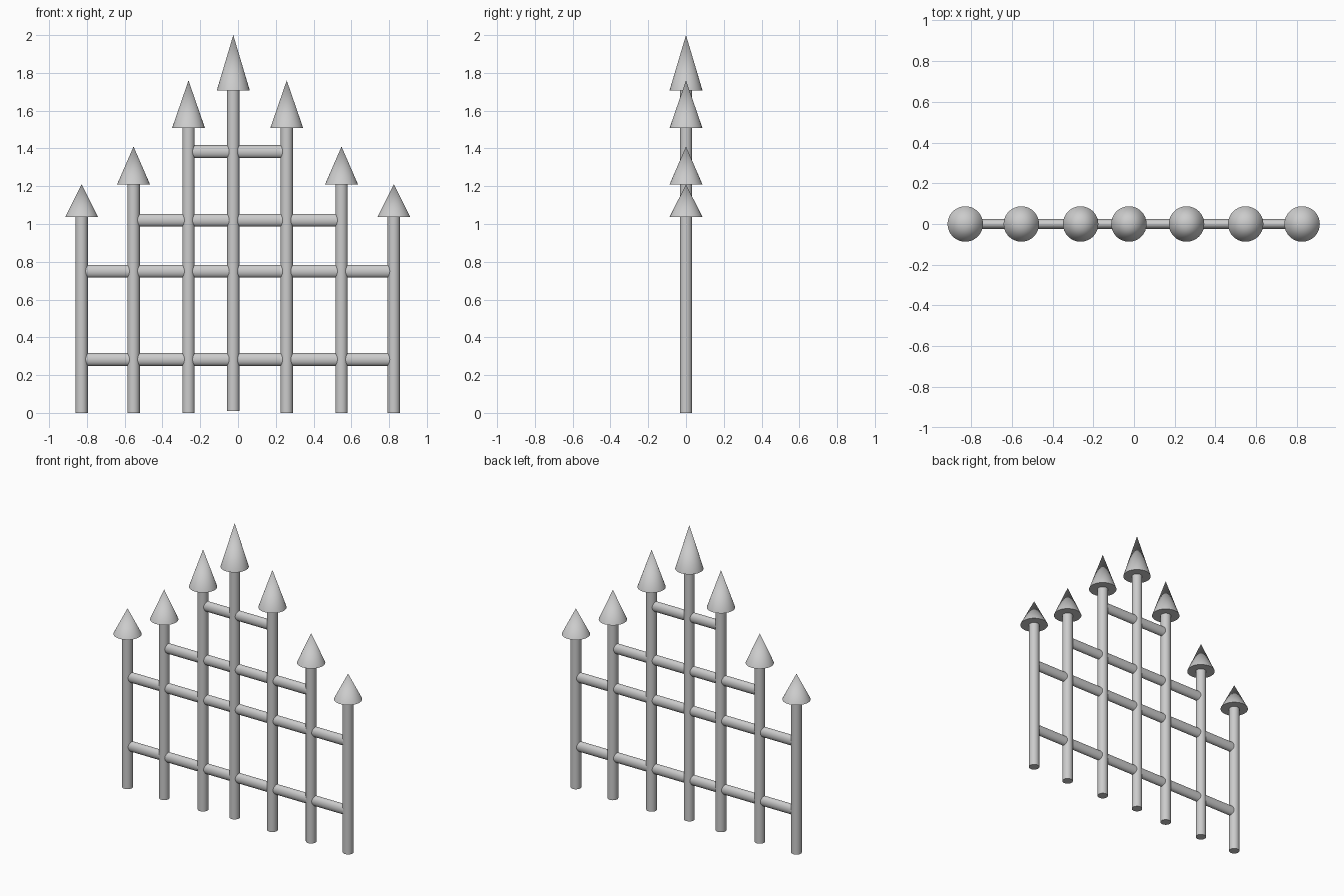
import bpy
from math import pi

if "Cube" in bpy.data.objects:
    bpy.data.objects.remove(bpy.data.objects["Cube"])

SIDES = 32
POST_R, TIP_R = 0.033, 0.087
BAR_RZ, BAR_RY = 0.034, 0.025


def smooth(ob, name):
    ob.name = name
    bpy.ops.object.shade_smooth_by_angle()


def post(x, z0, z1, tip):
    # Round upright
    bpy.ops.mesh.primitive_cylinder_add(vertices=SIDES, radius=POST_R, depth=z1 - z0,
                                        location=(x, 0, (z0 + z1) / 2))
    smooth(bpy.context.object, "post")
    # Spear point on top
    bpy.ops.mesh.primitive_cone_add(vertices=SIDES, radius1=TIP_R, radius2=0, depth=tip - z1,
                                    location=(x, 0, (z1 + tip) / 2))
    smooth(bpy.context.object, "spear_point")


def rail(x0, x1, z):
    # Slightly flattened bar running from post centre to post centre
    bpy.ops.mesh.primitive_cylinder_add(vertices=SIDES, radius=1, depth=x1 - x0,
                                        location=((x0 + x1) / 2, 0, z), rotation=(0, pi / 2, 0))
    ob = bpy.context.object
    ob.scale = (BAR_RZ, BAR_RY, 1)
    bpy.ops.object.transform_apply(location=False, rotation=False, scale=True)
    smooth(ob, "rail")


# Post positions, left to right, with bottom, shoulder and tip heights
posts = [
    (-0.828, 0, 1.037, 1.21),
    (-0.553, 0, 1.21, 1.41),
    (-0.262, 0, 1.508, 1.76),
    (-0.025, 0.01, 1.708, 2.0),
    (0.258, 0, 1.508, 1.76),
    (0.548, 0, 1.21, 1.41),
    (0.825, 0, 1.037, 1.21),
]
for p in posts:
    post(*p)

# Rails: index of the first post (the last mirrors it) and height
for i, z in [(0, 0.283), (0, 0.75), (1, 1.02), (2, 1.383)]:
    rail(posts[i][0], posts[-1 - i][0], z)
